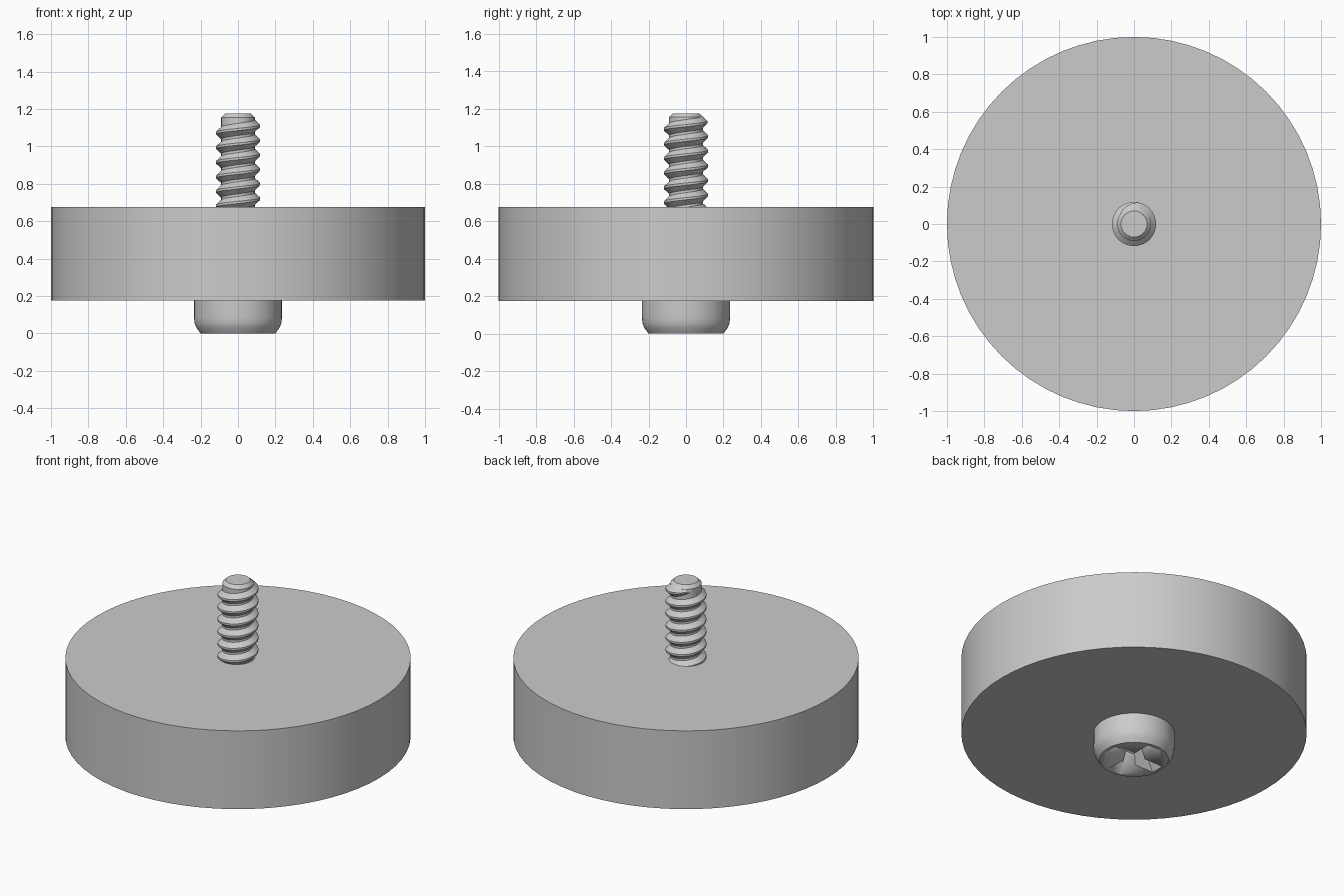
import bpy, bmesh
from math import sin, cos, pi, tau, radians

cube = bpy.data.objects.get("Cube")
if cube:
    bpy.data.objects.remove(cube, do_unlink=True)

grey = bpy.data.materials.new("plain grey")
grey.use_nodes = True
colour = (0.60, 0.60, 0.60, 1)
grey.diffuse_color = colour
grey.node_tree.nodes["Principled BSDF"].inputs["Base Color"].default_value = colour


def add_object(name, bm, angle=30):
    bmesh.ops.recalc_face_normals(bm, faces=bm.faces)
    mesh = bpy.data.meshes.new(name)
    bm.to_mesh(mesh)
    bm.free()
    mesh.materials.append(grey)
    ob = bpy.data.objects.new(name, mesh)
    bpy.context.collection.objects.link(ob)
    bpy.ops.object.select_all(action="DESELECT")
    ob.select_set(True)
    bpy.context.view_layer.objects.active = ob
    bpy.ops.object.shade_smooth_by_angle(angle=radians(angle))
    return ob


def loft(bm, rings):
    """Join rings of points into a closed skin with flat ends."""
    loops = [[bm.verts.new(p) for p in ring] for ring in rings]
    n = len(loops[0])
    for a, b in zip(loops, loops[1:]):
        for i in range(n):
            j = (i + 1) % n
            bm.faces.new((a[i], a[j], b[j], b[i]))
    bm.faces.new(loops[0])
    bm.faces.new(loops[-1])


def turned(name, profile, sides):
    bm = bmesh.new()
    loft(bm, [[(r * cos(tau * i / sides), r * sin(tau * i / sides), z)
               for i in range(sides)] for r, z in profile])
    return add_object(name, bm)


DISC_BOTTOM, DISC_TOP, TIP = 0.175, 0.675, 1.175
CORE, CREST, PITCH = 0.09, 0.118, 0.078

# Disc and the screw's plain parts
turned("disc", [(1, DISC_BOTTOM), (1, DISC_TOP)], 64)
turned("screw_core", [(CORE, DISC_BOTTOM), (CORE, TIP - 0.02), (0.07, TIP)], 48)
head = turned("screw_head", [(0.2, 0), (0.222, 0.03), (0.232, 0.055),
                             (0.235, 0.085), (0.235, DISC_BOTTOM + 0.002)], 48)

# Tapered cross recess in the underside of the head
def cross(reach, half, z):
    corner = [(reach, -half), (reach, half), (half, half)]
    ring = []
    for k in range(4):
        c, s = round(cos(k * pi / 2)), round(sin(k * pi / 2))
        ring += [(x * c - y * s, x * s + y * c, z) for x, y in corner]
    return ring

bm = bmesh.new()
loft(bm, [cross(0.185, 0.045, -0.01), cross(0.09, 0.022, 0.13)])
cutter = add_object("recess_cutter", bm)
cutter.hide_render = True
cutter.hide_set(True)
cut = head.modifiers.new("recess", "BOOLEAN")
cut.object = cutter
cut.solver = "EXACT"

# Right-handed thread: a V profile swept along a helix, fading out at the top
STEPS = 40
END_ANGLE = 0.4 * tau
START_ANGLE = END_ANGLE - 7 * tau
count = STEPS * 7
rings = []
for i in range(count + 1):
    t = START_ANGLE + (END_ANGLE - START_ANGLE) * i / count
    z = 1.11 + PITCH * t / tau
    fade = min(1, (count - i) / (STEPS / 5) + 0.05)
    tip = CORE + (CREST - CORE) * fade
    section = [(CORE - 0.006, -0.038), (tip, -0.006), (tip, 0.006), (CORE - 0.006, 0.038)]
    rings.append([(r * cos(t), r * sin(t), z + dz * (0.4 + 0.6 * fade))
                  for r, dz in section])
bm = bmesh.new()
loft(bm, rings)
add_object("screw_thread", bm)
